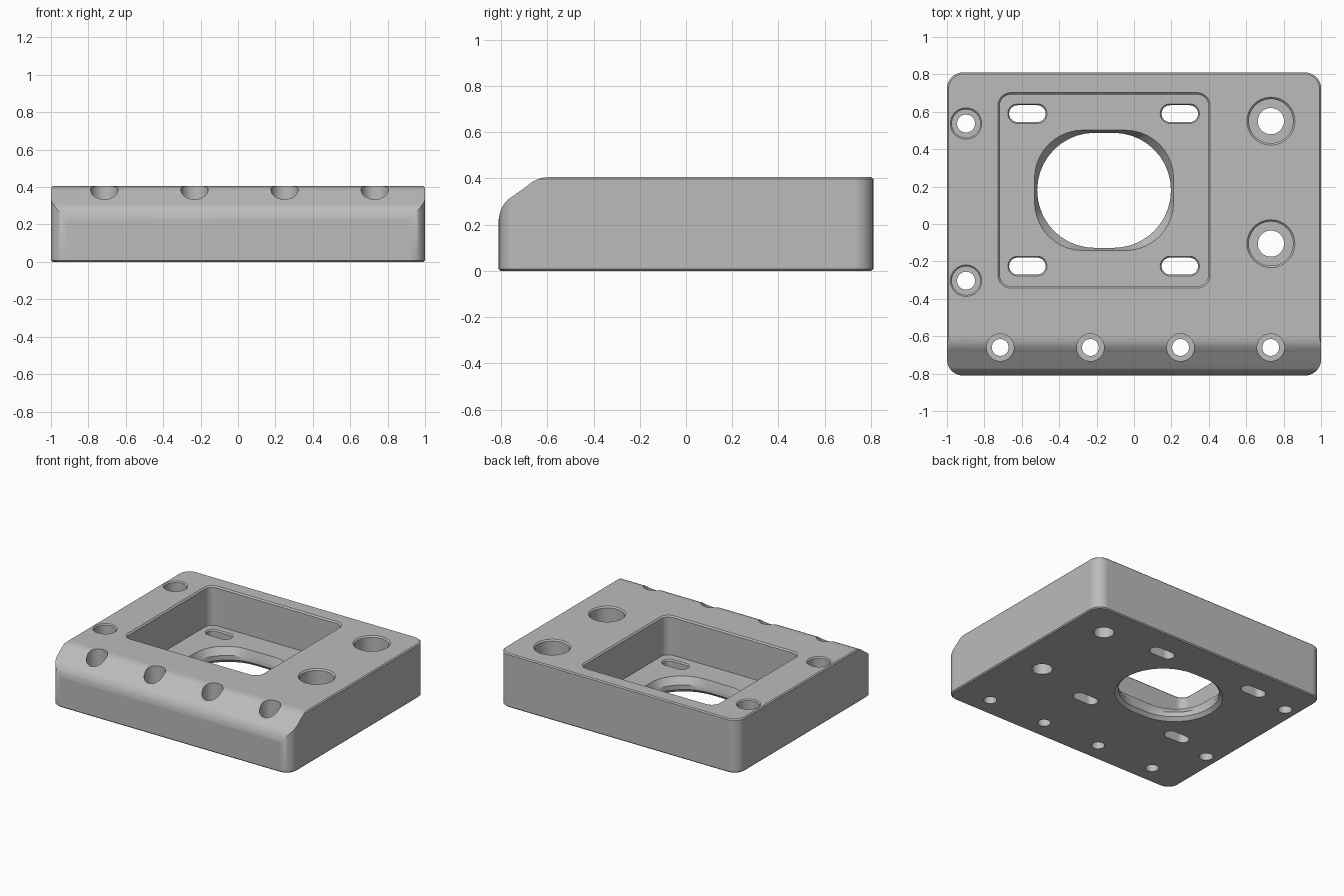
import bpy, bmesh, math

cube = bpy.data.objects.get("Cube")
if cube:
    bpy.data.objects.remove(cube, do_unlink=True)

grey = bpy.data.materials.new("machined grey")
grey.use_nodes = True
tone = (0.5, 0.5, 0.5, 1)
grey.diffuse_color = tone
grey.node_tree.nodes["Principled BSDF"].inputs["Base Color"].default_value = tone

TOP = 0.405
FLOOR = 0.11


def outline(w, h, r, seg=10):
    """Rounded rectangle; a slot or circle when r reaches half the size."""
    r = min(r, 0.499 * w, 0.499 * h)
    pts = []
    for k, (sx, sy) in enumerate(((1, 1), (-1, 1), (-1, -1), (1, -1))):
        for i in range(seg + 1):
            a = math.pi / 2 * (k + i / seg)
            pts.append((sx * (w / 2 - r) + r * math.cos(a),
                        sy * (h / 2 - r) + r * math.sin(a)))
    return pts


def make_object(name, bm):
    bmesh.ops.remove_doubles(bm, verts=bm.verts, dist=0.0006)
    bmesh.ops.recalc_face_normals(bm, faces=bm.faces)
    mesh = bpy.data.meshes.new(name)
    bm.to_mesh(mesh)
    bm.free()
    mesh.materials.append(grey)
    obj = bpy.data.objects.new(name, mesh)
    bpy.context.collection.objects.link(obj)
    return obj


def loft(name, x, y, layers):
    """Closed solid through stacked (width, depth, radius, z) outlines."""
    bm = bmesh.new()
    rings = [[bm.verts.new((x + px, y + py, z)) for px, py in outline(w, h, r)]
             for w, h, r, z in layers]
    n = len(rings[0])
    for lo, hi in zip(rings, rings[1:]):
        for i in range(n):
            j = (i + 1) % n
            bm.faces.new((lo[i], lo[j], hi[j], hi[i]))
    bm.faces.new(rings[0][::-1])
    bm.faces.new(rings[-1])
    return make_object(name, bm)


def bore(name, x, y, r, big, floor, lip):
    """Through hole with a counterbore and a small chamfered lip."""
    steps = [(r, -0.1), (r, floor), (big, floor), (big, TOP - lip), (big + 2 * lip, TOP + lip)]
    if lip == 0:
        steps = steps[:3] + [(big, TOP + 0.1)]
    return loft(name, x, y, [(2 * q, 2 * q, q, z) for q, z in steps])


# Plate with rounded corners and fine edge chamfers
c = 0.008
plate = loft("mounting_plate", 0, 0, [
    (2 - 2 * c, 1.62 - 2 * c, 0.08, 0), (2, 1.62, 0.085, c),
    (2, 1.62, 0.085, TOP - c), (2 - 2 * c, 1.62 - 2 * c, 0.08, TOP)])

cutters = []

# Front slope with softened ends
R = 0.13
t = math.pi / 4
slope = [(-0.811, 0.215)]
for i in range(1, 7):
    a = t * i / 6
    slope.append((-0.81 + R * (1 - math.cos(a)), 0.215 + R * math.sin(a)))
for i in range(7):
    a = t * (1 - i / 6)
    slope.append((-0.595 - R * math.sin(a), TOP - R * (1 - math.cos(a))))
slope += [(-0.595, 0.6), (-1, 0.6), (-1, 0.215)]
bm = bmesh.new()
face = bm.faces.new([bm.verts.new((-1.2, y, z)) for y, z in slope])
ext = bmesh.ops.extrude_face_region(bm, geom=[face])
bmesh.ops.translate(bm, vec=(2.4, 0, 0),
                    verts=[v for v in ext["geom"] if isinstance(v, bmesh.types.BMVert)])
cutters.append(make_object("slope_cutter", bm))

# Square pocket
w, h, lip = 1.115, 1.025, 0.01
cutters.append(loft("pocket_cutter", -0.16, 0.18, [
    (w, h, 0.06, FLOOR), (w, h, 0.06, TOP - lip),
    (w + 4 * lip, h + 4 * lip, 0.08, TOP + lip)]))

# Central opening, flared towards both faces
cutters.append(loft("opening_cutter", -0.16, 0.18, [
    (0.80, 0.70, 0.35, -0.02), (0.715, 0.615, 0.307, 0.025),
    (0.715, 0.615, 0.307, 0.06), (0.75, 0.65, 0.25, FLOOR + 0.01)]))

# Four slots in the pocket floor
for x in (-0.57, 0.245):
    for y in (0.59, -0.225):
        cutters.append(loft("slot_cutter", x, y, [
            (0.195, 0.09, 0.045, -0.1), (0.195, 0.09, 0.045, FLOOR - 0.01),
            (0.225, 0.12, 0.06, FLOOR + 0.01)]))

# Counterbored holes: large pair, small pair, front row
for y in (0.55, -0.105):
    cutters.append(bore("large_bore_cutter", 0.732, y, 0.07, 0.118, 0.12, 0.01))
for y in (0.537, -0.303):
    cutters.append(bore("small_bore_cutter", -0.898, y, 0.048, 0.076, 0.13, 0.008))
for i in range(4):
    cutters.append(bore("front_bore_cutter", -0.715 + 0.482 * i, -0.66, 0.045, 0.073, 0.12, 0))

# Cut everything and drop the helpers
bpy.ops.object.select_all(action='DESELECT')
bpy.context.view_layer.objects.active = plate
plate.select_set(True)
for cutter in cutters:
    cutter.hide_render = True
    mod = plate.modifiers.new("cut", 'BOOLEAN')
    mod.operation = 'DIFFERENCE'
    mod.solver = 'EXACT'
    mod.object = cutter
    bpy.ops.object.modifier_apply(modifier=mod.name)
    bpy.data.objects.remove(cutter, do_unlink=True)

# Smooth curves, crisp edges, flat large faces
bpy.ops.object.shade_smooth_by_angle(angle=math.radians(30))
weighted = plate.modifiers.new("flat faces", 'WEIGHTED_NORMAL')
weighted.keep_sharp = True
